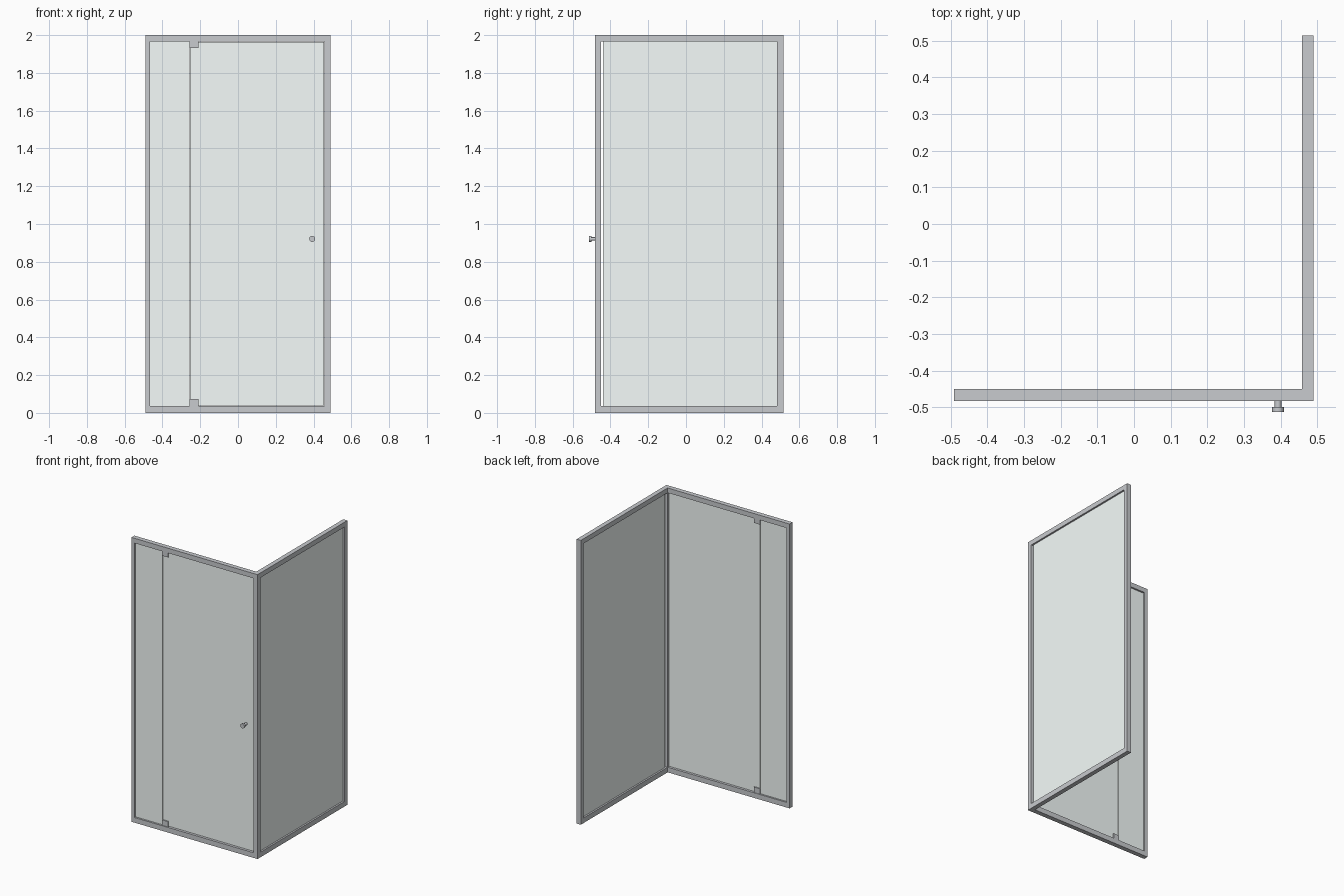
import bpy, bmesh, math
from mathutils import Matrix

if "Cube" in bpy.data.objects:
    bpy.data.objects.remove(bpy.data.objects["Cube"])


def material(name, rgb):
    m = bpy.data.materials.new(name)
    m.diffuse_color = (*rgb, 1)
    m.use_nodes = True
    m.node_tree.nodes["Principled BSDF"].inputs["Base Color"].default_value = m.diffuse_color
    return m


METAL = material("metal", (0.58, 0.595, 0.62))
GLASS = material("glass", (0.92, 0.98, 0.965))


def finish(name, bm, mat):
    me = bpy.data.meshes.new(name)
    bm.to_mesh(me)
    bm.free()
    me.materials.append(mat)
    ob = bpy.data.objects.new(name, me)
    bpy.context.collection.objects.link(ob)
    return ob


def box(name, x, y, z, mat=METAL):
    """Box from (min, max) ranges."""
    bm = bmesh.new()
    bmesh.ops.create_cube(bm, size=1)
    for v in bm.verts:
        v.co = [r[0] if c < 0 else r[1] for r, c in zip((x, y, z), v.co)]
    return finish(name, bm, mat)


def disc(bm, x, z, y0, y1, r):
    """Cylinder lying along y."""
    mat = Matrix.Translation((x, (y0 + y1) / 2, z)) @ Matrix.Rotation(math.pi / 2, 4, 'X')
    bmesh.ops.create_cone(bm, cap_ends=True, segments=24, radius1=r, radius2=r,
                          depth=y1 - y0, matrix=mat)


X0, X1, XP = -0.491, 0.490, 0.458      # front left, front right, corner post inner face
Y0, Y1, YF = -0.483, 0.515, -0.450     # front face, back end, front frame inner face
LOW, HIGH = (0, 0.036), (1.966, 2.0)   # rail heights
GY, GX, T = -0.466, 0.474, 0.004       # glass planes and half thickness

# Front frame: wall channel and two rails
box("front_wall_post", (X0, -0.467), (Y0, YF), (0, 2))
for tag, z in (("bottom", LOW), ("top", HIGH)):
    box(f"front_{tag}_rail", (-0.467, XP), (Y0, YF), z)

# Side frame: corner post, wall post and two rails
box("corner_post", (XP, X1), (Y0, YF), (0, 2))
box("side_wall_post", (XP, X1), (0.483, Y1), (0, 2))
for tag, z in (("bottom", LOW), ("top", HIGH)):
    box(f"side_{tag}_rail", (XP, X1), (YF, 0.483), z)

# Glass panes
box("side_glass", (GX - T, GX + T), (-0.440, 0.483), (0.036, 1.966), GLASS)
box("fixed_glass", (-0.467, -0.257), (GY - T, GY + T), (0.036, 1.966), GLASS)
box("door_glass", (-0.254, 0.454), (GY - T, GY + T), (0.039, 1.963), GLASS)

# Pivot hinges at the top and bottom of the door
for tag, z in (("bottom", (0.036, 0.074)), ("top", (1.932, 1.966))):
    box(f"{tag}_hinge", (-0.256, -0.210), (GY - 0.012, GY + 0.012), z)

# Door knob: stem and cap
bm = bmesh.new()
disc(bm, 0.393, 0.921, -0.499, GY - T, 0.009)
disc(bm, 0.393, 0.921, -0.513, -0.499, 0.016)
knob = finish("door_knob", bm, METAL)
bpy.context.view_layer.objects.active = knob
knob.select_set(True)
bpy.ops.object.shade_smooth_by_angle(angle=math.radians(35))
